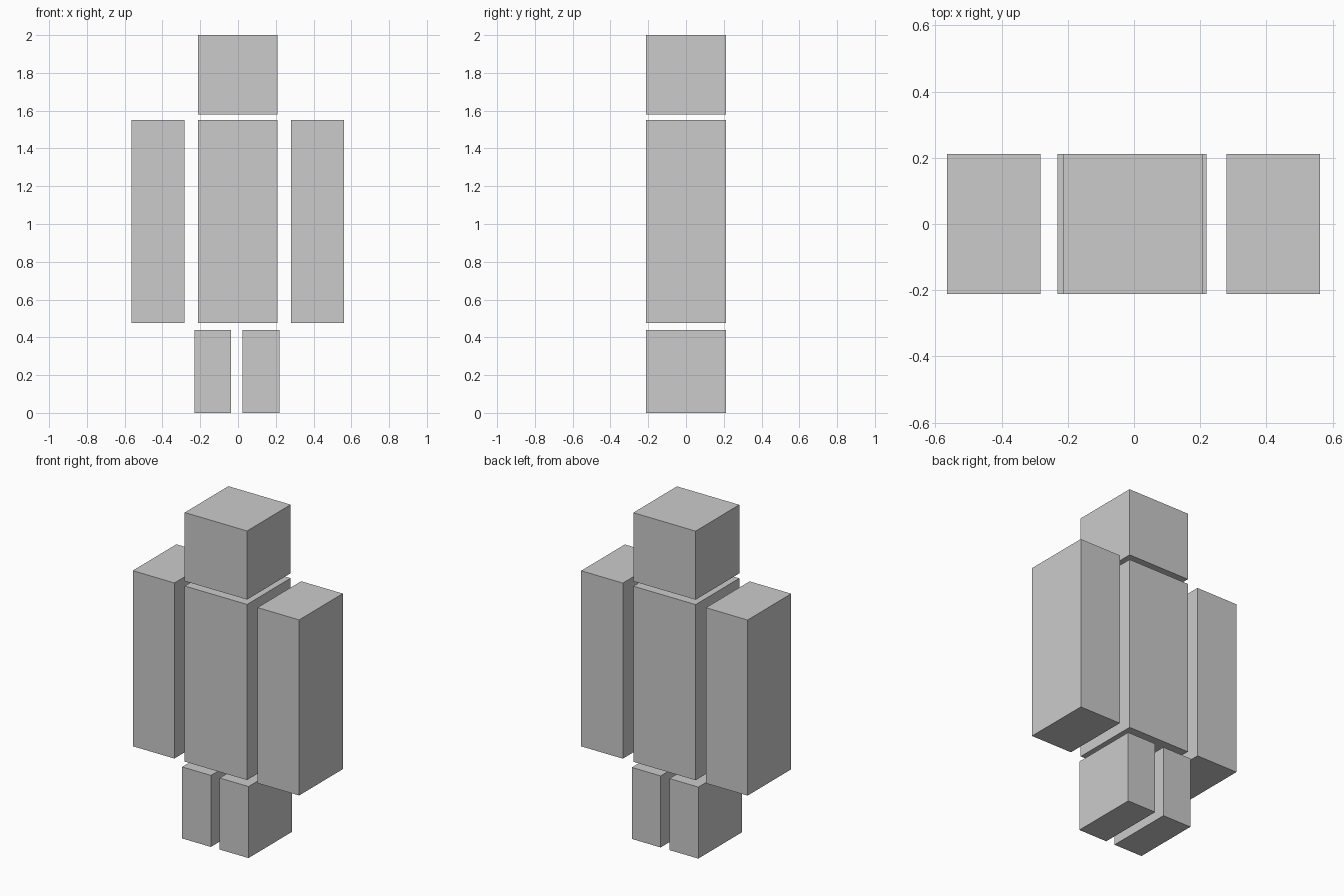
import bpy

if "Cube" in bpy.data.objects:
    bpy.data.objects.remove(bpy.data.objects["Cube"])

grey = bpy.data.materials.new("plain_grey")
grey.diffuse_color = (0.6, 0.6, 0.6, 1.0)
grey.use_nodes = True
grey.node_tree.nodes["Principled BSDF"].inputs["Base Color"].default_value = grey.diffuse_color

DEPTH = (-0.211, 0.211)


def block(name, x, z, y=DEPTH):
    """Box spanning the given x, y and z ranges."""
    spans = (x, y, z)
    bpy.ops.mesh.primitive_cube_add(size=1, location=[(a + b) / 2 for a, b in spans])
    ob = bpy.context.object
    ob.name = name
    ob.scale = [b - a for a, b in spans]
    bpy.ops.object.transform_apply(location=False, rotation=False, scale=True)
    ob.data.materials.append(grey)
    return ob


# Head and body
block("head", (-0.213, 0.209), (1.58, 2.0))
block("torso", (-0.213, 0.209), (0.475, 1.55))

# Arms
block("right_arm", (-0.565, -0.283), (0.475, 1.55))
block("left_arm", (0.28, 0.562), (0.475, 1.55))

# Legs
block("right_leg", (-0.231, -0.036), (0.0, 0.438))
block("left_leg", (0.024, 0.219), (0.0, 0.438))
